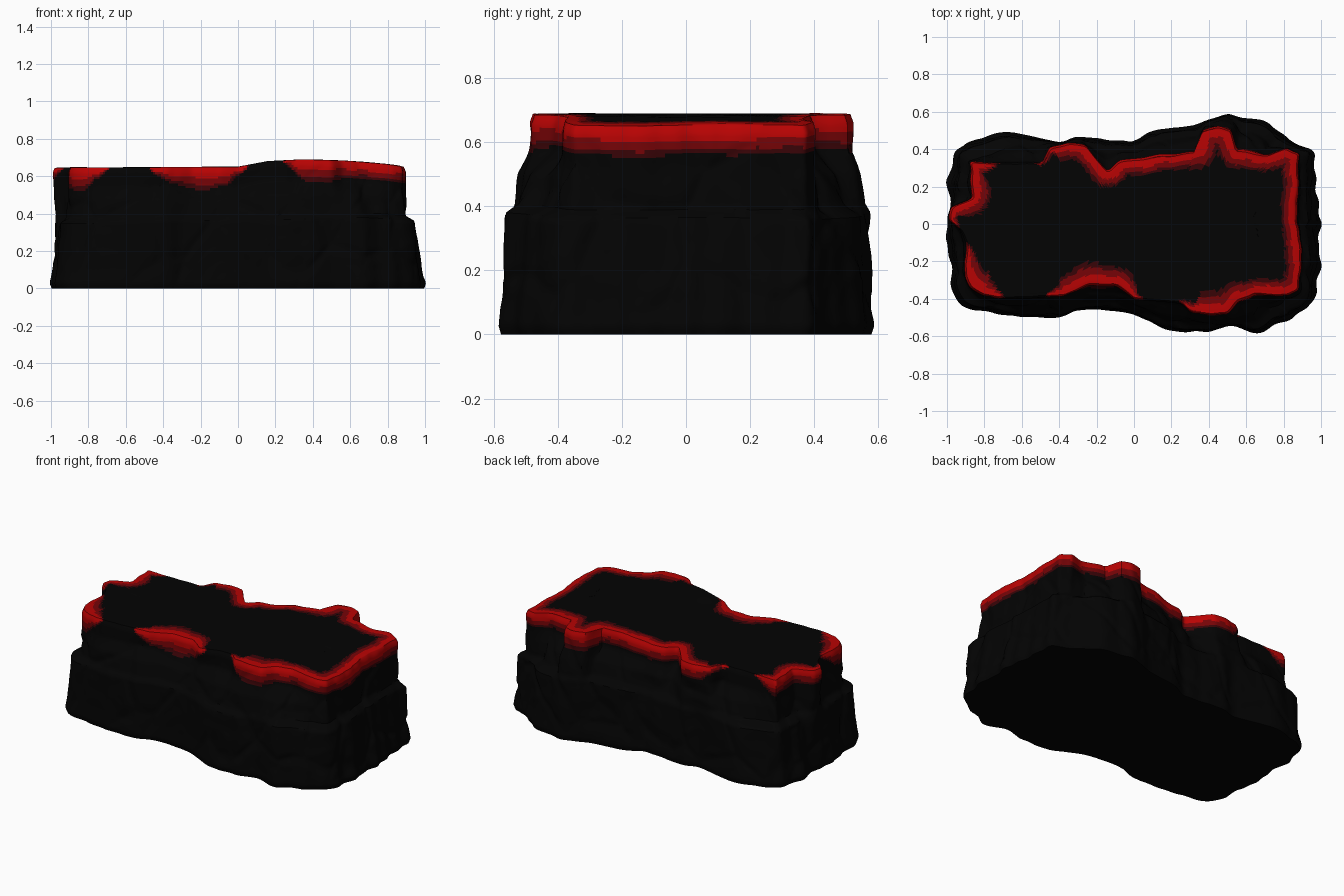
import bpy
import bmesh
from mathutils import Vector, noise, kdtree

cube = bpy.data.objects.get("Cube")
if cube:
    bpy.data.objects.remove(cube)


def make_material(name, color):
    mat = bpy.data.materials.new(name)
    mat.use_nodes = True
    mat.diffuse_color = (*color, 1)
    bsdf = mat.node_tree.nodes["Principled BSDF"]
    bsdf.inputs["Base Color"].default_value = (*color, 1)
    bsdf.inputs["Roughness"].default_value = 0.9
    return mat


materials = [
    make_material("charcoal black", (0.001, 0.001, 0.001)),
    make_material("ember red", (0.48, 0.001, 0.001)),
    make_material("deep red", (0.18, 0.001, 0.002)),
    make_material("scorched red", (0.04, 0.001, 0.002)),
]


def interp(points, u):
    """Piecewise linear value at u."""
    if u <= points[0][0]:
        return points[0][1]
    for (a, va), (b, vb) in zip(points, points[1:]):
        if u <= b:
            return va + (vb - va) * (u - a) / (b - a)
    return points[-1][1]


# Foot outline, one profile per side (position along side, distance from axis)
FOOT = {
    "front": [(-.96, -.42), (-.88, -.46), (-.5, -.51), (-.38, -.5), (-.3, -.46), (-.12, -.46),
              (0, -.49), (.2, -.58), (.42, -.575), (.52, -.54), (.65, -.59), (.85, -.5), (.96, -.43)],
    "right": [(-.43, .96), (-.2, 1), (-.1, .985), (0, 1.01), (.2, .97), (.39, .96)],
    "back": [(-.96, .4), (-.88, .44), (-.68, .5), (-.4, .44), (-.28, .475), (0, .44),
             (.06, .49), (.35, .54), (.48, .59), (.7, .555), (.85, .44), (.96, .39)],
    "left": [(-.42, -.96), (-.2, -.99), (-.05, -1.01), (.08, -.98), (.2, -1), (.4, -.96)],
}
# Rim outline with the jutting knobs
RIM = {
    "front": [(-.87, -.34), (-.82, -.38), (-.75, -.4), (-.38, -.39), (-.25, -.33), (-.1, -.33),
              (0, -.4), (.26, -.43), (.3, -.47), (.42, -.49), (.5, -.48), (.56, -.42), (.65, -.38),
              (.84, -.385), (.885, -.36)],
    "right": [(-.36, .885), (-.2, .9), (0, .88), (.2, .88), (.38, .89)],
    "back": [(-.87, .33), (-.5, .33), (-.45, .41), (-.36, .435), (-.26, .425), (-.21, .36), (-.14, .28),
             (-.08, .34), (.1, .365), (.34, .39), (.36, .5), (.45, .525), (.53, .5), (.545, .4),
             (.72, .37), (.82, .41), (.89, .38)],
    "left": [(-.34, -.87), (-.28, -.905), (-.1, -.9), (-.03, -.94), (.02, -.985), (.09, -.975), (.14, -.87),
             (.23, -.88), (.33, -.87)],
}
# Blend from foot to rim just below and just above the ledge
LEDGE = {"front": (.08, .28), "right": (.5, .85), "back": (.12, .38), "left": (.35, .75)}
CREST = [(-1, .645), (0, .65), (.16, .68), (.35, .69), (.6, .682), (.8, .665), (.9, .65)]
# Stretches of rim without colour, and knobs where it is wider: x, y, radius
GAPS = [(-.58, -.39, .1), (.14, -.41, .08), (-.62, .35, .09), (-.91, -.06, .02)]
KNOBS = [(.45, .5, .2), (.42, -.47, .25), (-.83, -.36, .2), (-.2, -.33, .15)]


def side_point(side, profile, t):
    lo, hi = profile[0][0], profile[-1][0]
    u = lo + (hi - lo) * t
    v = interp(profile, u)
    return Vector((u, v)) if side in ("front", "back") else Vector((v, u))


def soften(points, reach):
    """Round a closed outline by averaging neighbours."""
    count, span = len(points), range(-reach, reach + 1)
    return [sum((points[(i + k) % count] for k in span), Vector((0, 0))) / len(span)
            for i in range(count)]


# Paired columns running anticlockwise round the rock
places = []
for side, count, flip in (("front", 170, False), ("right", 80, False),
                          ("back", 170, True), ("left", 80, True)):
    places += [(side, 1 - i / count if flip else i / count) for i in range(count)]
feet = soften([side_point(s, FOOT[s], t) for s, t in places], 3)
rims = soften([side_point(s, RIM[s], t) for s, t in places], 1)
for p in feet + rims:
    p *= 1 + .018 * noise.noise(Vector((p.x * 11, p.y * 11, 1)))
columns = [(s, t, foot, rim) for (s, t), foot, rim in zip(places, feet, rims)]


def crack_depth(p):
    """Slanted rock plates separated by narrow grooves."""
    q = Vector((p.x - .35 * p.z, p.y, p.z * .7)) * 3.2
    dist, cells = noise.voronoi(q)
    groove = max(0, 1 - (dist[1] - dist[0]) * 6)
    plate = noise.noise(cells[0] * 5) * .5 + .5
    return .012 * groove + .012 * plate + .008 * abs(noise.noise(p * 9))


def wall_point(column, f):
    side, t, foot, rim = column
    corner = min(1, min(t, 1 - t) * 6)
    low, high = (v * corner + c * (1 - corner) for v, c in zip(LEDGE[side], (.25, .8)))
    ledge = .55 + .025 * noise.noise(Vector((rim.x * 2, rim.y * 2, 4)))
    blend = interp([(.06, 0), (ledge, low), (ledge + .04, high),
                    (.73, high * .7 + .3), (.84, .94), (1, 1)], f)
    xy = foot.lerp(rim, blend)
    p = Vector((xy.x, xy.y, f * interp(CREST, rim.x)))
    inward = Vector((-p.x, -p.y * 1.8, 0)).normalized()
    depth = crack_depth(p) * min(1, (1 - f) * 5) * min(1, f * 6)
    depth += .012 * max(0, 1 - f / .04) + .012 * max(0, (f - .96) / .04)
    return p + inward * depth


def cap_point(column, d):
    """Rim moved inward by d across the flat top."""
    side, t, foot, rim = column
    x, y = rim
    if side in ("front", "back"):
        x, y = x * (1 - d / .88), y - d * (1 if side == "back" else -1)
    else:
        x, y = x - d * (1 if side == "right" else -1), y * (1 - d / .36)
    lift = min(.004, d * .2) + .003 * noise.noise(Vector((x * 5, y * 5, 2)))
    return Vector((x, y, interp(CREST, x) - .004 + lift))


bm = bmesh.new()
ROWS = 52
INSETS = [.014, .024, .036, .048, .06, .072, .084, .096, .11, .13, .16, .2, .23]
rings = [[bm.verts.new(wall_point(c, r / ROWS)) for c in columns] for r in range(ROWS + 1)]
rings += [[bm.verts.new(cap_point(c, d)) for c in columns] for d in INSETS]
n = len(columns)
for lower, upper in zip(rings, rings[1:]):
    for i in range(n):
        j = (i + 1) % n
        bm.faces.new((lower[i], lower[j], upper[j], upper[i]))

# Close the middle of the top and the underside
for ring, height, order in ((rings[-1], .65, 1), (rings[0], 0, -1)):
    spine = [bm.verts.new((v.co.x * .95, 0, interp(CREST, v.co.x) if height else 0)) for v in ring]
    for i in range(n):
        j = (i + 1) % n
        bm.faces.new((ring[i], ring[j], spine[j], spine[i])[::order])
bmesh.ops.remove_doubles(bm, verts=bm.verts, dist=.0005)
bmesh.ops.recalc_face_normals(bm, faces=bm.faces)

# Glowing rim: bands fade with distance from the edge
tree = kdtree.KDTree(n)
for i, c in enumerate(columns):
    tree.insert((c[3].x, c[3].y, interp(CREST, c[3].x)), i)
tree.balance()
for face in bm.faces:
    center = face.calc_center_median()
    if center.z < .5:
        continue
    edge, _, dist = tree.find(center)
    strength = min(min(1, max(0, ((edge.xy - Vector((x, y))).length - r) / .13)) for x, y, r in GAPS)
    strength *= 1 + max(max(0, 1 - (edge.xy - Vector((x, y))).length / r) for x, y, r in KNOBS) * .4
    reach = dist * 1.1 + .014 * noise.noise(center * 6) + .008 * noise.noise(center * 15)
    for index, limit in ((1, .05), (2, .08), (3, .1)):
        if reach < limit * strength:
            face.material_index = index
            break

mesh = bpy.data.meshes.new("rock_plateau")
bm.to_mesh(mesh)
bm.free()
for mat in materials:
    mesh.materials.append(mat)
rock = bpy.data.objects.new("rock_plateau", mesh)
bpy.context.collection.objects.link(rock)
bpy.context.view_layer.objects.active = rock
rock.select_set(True)
bpy.ops.object.shade_smooth_by_angle(angle=.7)
